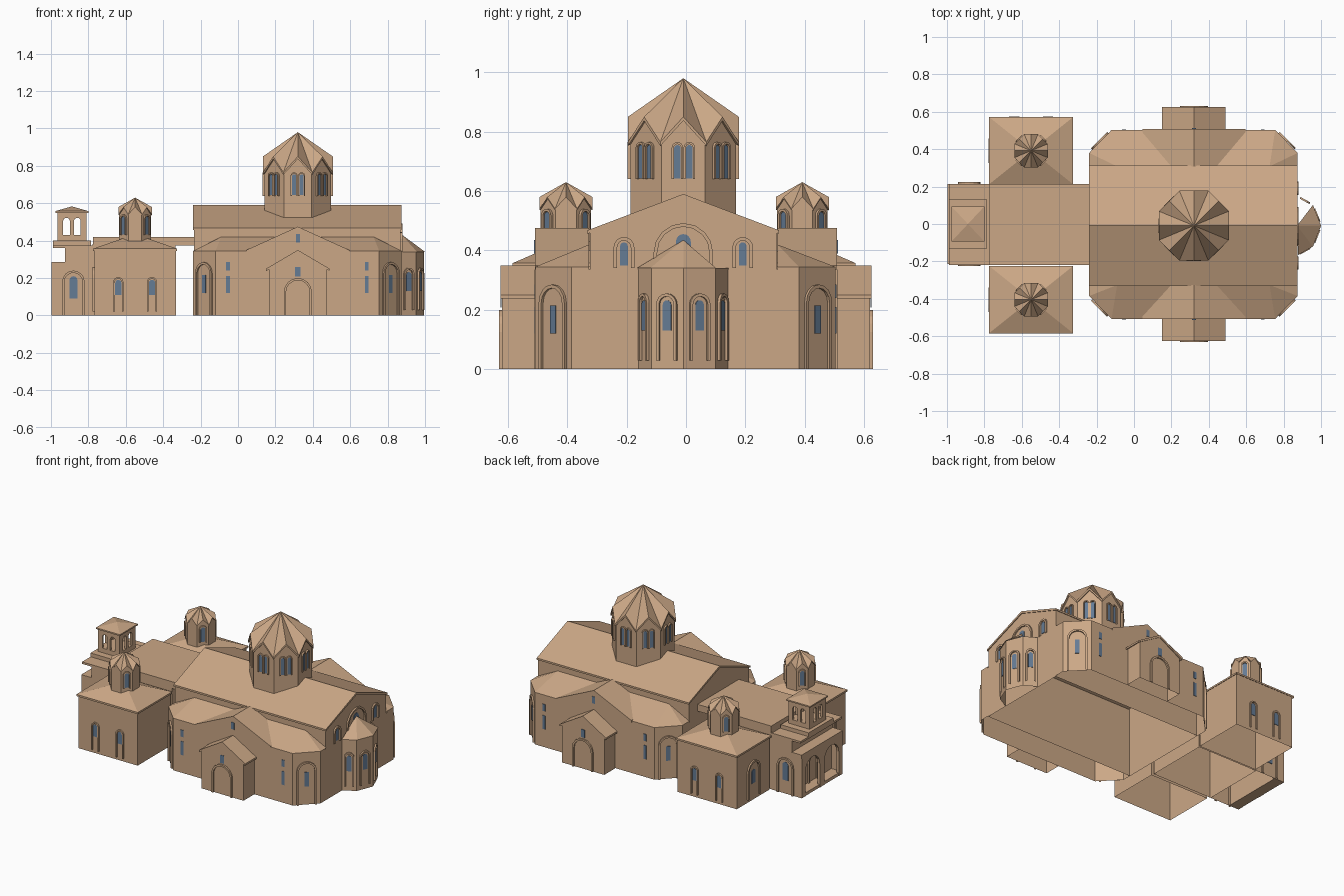
import bpy, bmesh
from math import sin, cos, pi, radians
from mathutils import Matrix, Vector

if "Cube" in bpy.data.objects:
    bpy.data.objects.remove(bpy.data.objects["Cube"])


def material(name, rgb):
    m = bpy.data.materials.new(name)
    m.use_nodes = True
    m.diffuse_color = (*rgb, 1)
    m.node_tree.nodes["Principled BSDF"].inputs["Base Color"].default_value = (*rgb, 1)
    return m


STONE = material("warm stone", (0.60, 0.39, 0.24))
GLASS = material("blue glass", (0.13, 0.20, 0.30))


def finish(name, bm, mats=(STONE,), matrix=None, hollow=False):
    """Hollow shells lose their level faces, so they stay open below."""
    if matrix:
        bm.transform(matrix)
    bmesh.ops.recalc_face_normals(bm, faces=bm.faces)
    if hollow:
        level = [f for f in bm.faces if abs(f.normal.z) > 0.99]
        bmesh.ops.delete(bm, geom=level, context='FACES')
    mesh = bpy.data.meshes.new(name)
    bm.to_mesh(mesh)
    bm.free()
    for m in mats:
        mesh.materials.append(m)
    ob = bpy.data.objects.new(name, mesh)
    bpy.context.collection.objects.link(ob)
    return ob


def hull(name, points, hollow=True):
    bm = bmesh.new()
    for p in points:
        bm.verts.new(p)
    bmesh.ops.convex_hull(bm, input=bm.verts)
    bmesh.ops.dissolve_limit(bm, angle_limit=0.01, verts=bm.verts, edges=bm.edges)
    return finish(name, bm, hollow=hollow)


def add_prism(bm, points, vec, mat=0):
    a = [bm.verts.new(p) for p in points]
    b = [bm.verts.new(Vector(p) + Vector(vec)) for p in points]
    faces = [bm.faces.new(a), bm.faces.new(b[::-1])]
    for i in range(len(a)):
        j = (i + 1) % len(a)
        faces.append(bm.faces.new((a[i], b[i], b[j], a[j])))
    for f in faces:
        f.material_index = mat


def prism(name, points, vec, mats=(STONE,), matrix=None, hollow=False):
    bm = bmesh.new()
    add_prism(bm, points, vec)
    return finish(name, bm, mats, matrix, hollow)


def box(name, x0, x1, y0, y1, z0, z1, hollow=False):
    return prism(name, [(x0, y0, z0), (x1, y0, z0), (x1, y1, z0), (x0, y1, z0)], (0, 0, z1 - z0), hollow=hollow)


def facing(x, y, z, deg):
    """Local -y looks outward; 0 = front, 90 = left, 180 = back."""
    return Matrix.Translation((x, y, z)) @ Matrix.Rotation(radians(deg), 4, 'Z')


def arch_outline(w, h, z0=0, y=0, cx=0):
    r = w / 2
    arc = [(cx - r * cos(pi * i / 8), y, h - r + r * sin(pi * i / 8)) for i in range(9)]
    return [(cx - r, y, z0)] + arc + [(cx + r, y, z0)]


def arched_window(name, at, w, h, pane=None, rim=0.012):
    """Raised arch frame; pane is (width, bottom, top) of the glass."""
    bm = bmesh.new()
    outer, inner = arch_outline(w, h), arch_outline(w - 2 * rim, h - rim)
    rings = [[bm.verts.new((x, y, z)) for x, _, z in ring]
             for ring, y in ((outer, 0), (outer, -0.01), (inner, -0.01), (inner, 0))]
    for a, b in zip(rings, rings[1:]):
        for i in range(len(a) - 1):
            bm.faces.new((a[i], a[i + 1], b[i + 1], b[i]))
    if pane:
        add_prism(bm, arch_outline(pane[0], pane[2], pane[1], -0.001), (0, -0.003, 0), 1)
    return finish(name, bm, (STONE, GLASS), facing(*at))


def slit(name, at, w, h):
    pts = [(-w / 2, -0.001, 0), (w / 2, -0.001, 0), (w / 2, -0.001, h), (-w / 2, -0.001, h)]
    return prism(name, pts, (0, -0.003, 0), (GLASS,), facing(*at))


def arcade(name, at, width, height, openings, w, h, thick=0.018):
    """Thin wall with round-headed openings rising from its base."""
    pts = [(-width / 2, 0, 0)]
    for cx in openings:
        pts += arch_outline(w, h, cx=cx)
    pts += [(width / 2, 0, 0), (width / 2, 0, height), (-width / 2, 0, height)]
    return prism(name, pts, (0, thick, 0), matrix=facing(*at))


def lantern(name, cx, cy, apothem, z0, valley, peak, top, sill, sides, lights, w):
    """Octagonal drum under a folded roof with a gablet on each side."""
    def ring(bm, ap, zc, zm):
        out = []
        for i in range(16):
            r, z = (ap, zm) if i % 2 == 0 else (ap / cos(pi / 8), zc)
            out.append(bm.verts.new((cx + r * cos(pi * i / 8), cy + r * sin(pi * i / 8), z)))
        return out
    bm = bmesh.new()
    low, high = ring(bm, apothem, z0, z0), ring(bm, apothem, valley, peak)
    for i in range(1, 17, 2):
        a, m, b = i, (i + 1) % 16, (i + 2) % 16
        bm.faces.new((low[a], low[m], low[b], high[b], high[m], high[a]))
    finish(name + "_drum", bm)
    bm = bmesh.new()
    drop = (top - peak) * 0.1
    over = apothem * 1.05
    eave, under = ring(bm, over, valley, peak), ring(bm, over, valley - drop, peak - drop)
    tip, core = bm.verts.new((cx, cy, top)), bm.verts.new((cx, cy, peak))
    for i in range(16):
        j = (i + 1) % 16
        bm.faces.new((eave[i], eave[j], tip))
        bm.faces.new((under[i], under[j], eave[j], eave[i]))
        bm.faces.new((under[j], under[i], core))
    finish(name + "_roof", bm)
    for k in sides:
        a = k * pi / 4
        for dx in lights:
            at = (cx + apothem * sin(a) + dx * cos(a), cy - apothem * cos(a) + dx * sin(a), sill, k * 45)
            h = valley - sill
            arched_window(name + "_window", at, w, h, (w * 0.58, 0.003, h - 0.01), w * 0.18)


# Main body: gabled nave standing inside chamfered aisles
W, E, CX, CY = -0.24, 0.875, 0.32, -0.009
plan = [(W, -0.385), (-0.12, -0.507), (0.755, -0.507), (E, -0.385),
        (E, 0.38), (0.755, 0.503), (-0.12, 0.503), (W, 0.38)]
prism("aisle_walls", [(x, y, 0) for x, y in plan], (0, 0, 0.335), hollow=True)
prism("nave_walls", [(W + 0.005, CY + dy, z) for dy, z in ((-0.315, 0), (0.315, 0), (0.315, 0.465), (0, 0.58), (-0.315, 0.465))],
      (E - W - 0.01, 0, 0), hollow=True)
prism("nave_roof", [(W, CY + dy, z) for dy, z in ((-0.322, 0.468), (0, 0.59), (0.322, 0.468),
                                                  (0.322, 0.456), (0, 0.575), (-0.322, 0.456))], (E - W, 0, 0))

# Parts mirrored on the front and back sides
for s, deg, side in ((-1, 0, "front"), (1, 180, "back")):
    inner = s * 0.317 + CY
    eave = [(x, y, z) for x, y in plan if s * y > 0 for z in (0.333, 0.345)]
    hull(side + "_aisle_roof", eave + [(x, inner, z) for x in (W, E) for z in (0.333, 0.345)]
         + [(x, inner, 0.42) for x in (-0.09, 0.725)])
    # Cross gable and its porch
    hull(side + "_cross_gable", [(CX + dx, y, z) for y in (inner, s * 0.508)
                                 for dx, z in ((-0.275, 0.335), (0.275, 0.335), (-0.275, 0.35), (0.275, 0.35), (0, 0.475))])
    hull(side + "_porch", [(CX + dx, y, z) for y in (s * 0.508, s * 0.62)
                           for dx, z in ((-0.155, 0), (0.155, 0), (-0.155, 0.25), (0.155, 0.25), (0, 0.335))])
    prism(side + "_porch_roof", [(CX + dx, s * 0.508, z) for dx, z in
                                 ((-0.17, 0.25), (0, 0.35), (0.17, 0.25), (0.17, 0.238), (0, 0.335), (-0.17, 0.238))],
          (0, s * 0.117, 0))
    arched_window(side + "_doorway", (CX, s * 0.62, 0, deg), 0.15, 0.2)
    slit(side + "_porch_window", (CX, s * 0.62, 0.208, deg), 0.028, 0.052)
    slit(side + "_gable_window", (CX, s * 0.508, 0.39, deg), 0.022, 0.045)
    for x in (-0.053, 0.688):
        slit(side + "_upper_slit", (x, s * 0.505 - 0.002, 0.24, deg), 0.02, 0.045)
        slit(side + "_lower_slit", (x, s * 0.505 - 0.002, 0.12, deg), 0.02, 0.09)
    for x, turn in ((-0.18, s * 45), (0.815, -s * 45)):
        at = (x, s * 0.444 - 0.002, 0, deg + turn)
        arched_window(side + "_corner_arch", at, 0.122, 0.285)
        slit(side + "_corner_window", (*at[:2], 0.12, at[3]), 0.027, 0.095)

    # Side chapel with hipped roof and turret
    cy = s * 0.398 + CY * 0.7
    box(side + "_chapel", -0.767, -0.332, cy - 0.172, cy + 0.172, 0, 0.35, hollow=True)
    hull(side + "_chapel_roof", [(x, cy + dy, z) for x in (-0.775, -0.325) for dy in (-0.18, 0.18) for z in (0.345, 0.357)]
         + [(-0.55, cy, 0.435)])
    lantern(side + "_turret", -0.55, cy, 0.085, 0.36, 0.54, 0.58, 0.63, 0.43, (1, 3, 5, 7), (0,), 0.046)
    for x in (-0.64, -0.46):
        arched_window(side + "_chapel_window", (x, cy + s * 0.172, 0.02, deg), 0.055, 0.185, (0.033, 0.09, 0.17), 0.009)
    arched_window(side + "_chapel_west_window", (-0.767, cy, 0.02, -90), 0.13, 0.24, (0.04, 0.09, 0.18))
    # Arch on the west hall, and high windows in the end gable
    arched_window(side + "_hall_arch", (-0.88, s * 0.214, 0, deg), 0.12, 0.24, (0.042, 0.09, 0.21))
    arched_window(side + "_end_window", (E - 0.005, s * 0.2 + CY, 0.34, 90), 0.07, 0.105, (0.026, 0.01, 0.087))
    box(side + "_portico_side", -0.996, -0.92, s * 0.207 - 0.006, s * 0.207 + 0.006, 0, 0.285)

# Central lantern and large end arch
lantern("dome", CX, CY, 0.178, 0.45, 0.765, 0.85, 0.98, 0.64, range(8), (-0.02, 0.02), 0.038)
arched_window("end_arch", (E - 0.005, CY, 0.34, 90), 0.2, 0.152, (0.05, 0.06, 0.115))

# Apse: open ring of walls with a partial faceted roof
apse = [(0.872, CY - 0.152), (0.952, CY - 0.108), (0.995, CY), (0.952, CY + 0.108), (0.872, CY + 0.152)]
bm = bmesh.new()
for (x0, y0), (x1, y1) in zip(apse, apse[1:]):
    bm.faces.new([bm.verts.new(p) for p in ((x0, y0, 0), (x1, y1, 0), (x1, y1, 0.34), (x0, y0, 0.34))])
bmesh.ops.remove_doubles(bm, verts=bm.verts, dist=0.0001)
finish("apse_walls", bm)
bm = bmesh.new()
tip = bm.verts.new((0.872, CY, 0.435))
rim = [bm.verts.new((x + 0.005, y * 1.03, 0.34)) for x, y in apse[:4]]
for a, b in zip(rim, rim[1:]):
    bm.faces.new((a, b, tip))
finish("apse_roof", bm)
for (x, dy), deg, w in (((0.912, -0.13), 29, 0.06), ((0.9735, -0.054), 68, 0.073),
                        ((0.9735, 0.054), 112, 0.073), ((0.912, 0.13), 151, 0.06)):
    arched_window("apse_window", (x, CY + dy, 0.03, deg), w, 0.225, (0.03, 0.1, 0.202), 0.01)

# West hall with flat roof slab bridging to the nave
box("west_hall", -0.78, -0.335, -0.213, 0.21, 0, 0.38, hollow=True)
box("west_hall_roof", -0.775, -0.235, -0.219, 0.215, 0.375, 0.42)
box("entrance_bay", -0.925, -0.775, -0.213, 0.213, 0, 0.365, hollow=True)
box("entrance_bay_roof", -0.99, -0.775, -0.219, 0.215, 0.362, 0.375)
box("belfry_base", -0.99, -0.785, -0.13, 0.13, 0.37, 0.4)

# Open portico
arcade("portico_front", (-0.998, 0, 0, -90), 0.424, 0.285, (-0.1, 0.1), 0.15, 0.235)
box("portico_roof", -0.998, -0.92, -0.215, 0.215, 0.262, 0.287)
box("portico_floor", -0.996, -0.925, -0.212, 0.212, 0, 0.02)
arched_window("portico_door", (-0.925, 0, 0, -90), 0.1, 0.2)

# Belfry
BX = -0.888
box("belfry_sill", BX - 0.078, BX + 0.078, -0.085, 0.085, 0.395, 0.43)
for deg, width, reach in ((0, 0.156, 0.085), (180, 0.156, 0.085), (90, 0.17, 0.078), (-90, 0.17, 0.078)):
    a = radians(deg)
    arcade("belfry_wall", (BX + reach * sin(a), -reach * cos(a), 0.43, deg), width, 0.125, (-0.029, 0.029), 0.036, 0.092, 0.014)
hull("belfry_roof", [(BX + dx, dy, z) for dx in (-0.088, 0.088) for dy in (-0.094, 0.094) for z in (0.549, 0.558)]
     + [(BX, 0, 0.583)], hollow=False)
